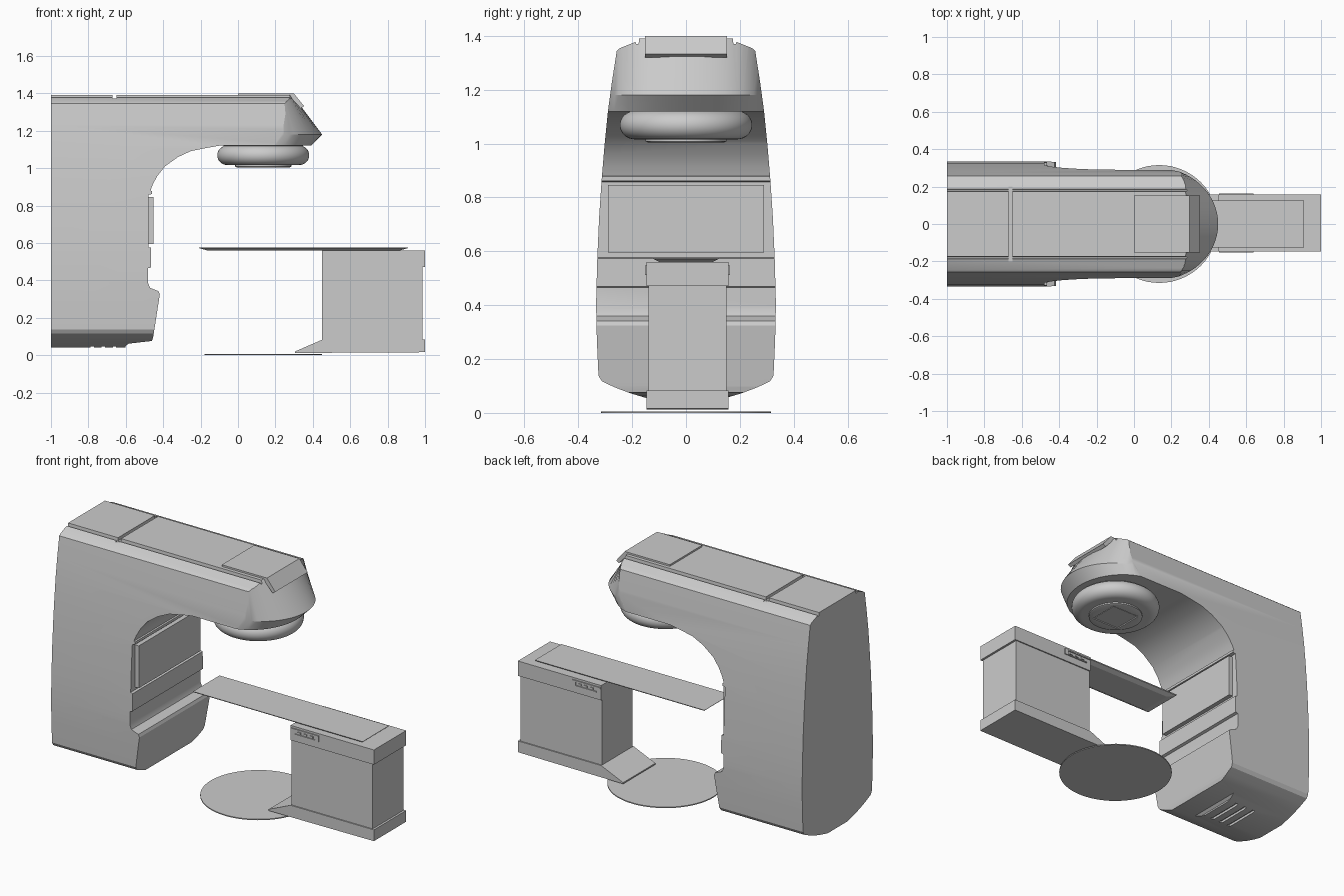
import bpy, bmesh
from math import sin, cos, pi

if "Cube" in bpy.data.objects:
    bpy.data.objects.remove(bpy.data.objects["Cube"])


def loft(name, rings, angle=None):
    """Closed solid from a stack of matching rings, capped at both ends."""
    bm = bmesh.new()
    vs = [[bm.verts.new(p) for p in r] for r in rings]
    n = len(rings[0])
    for a, b in zip(vs, vs[1:]):
        for i in range(n):
            bm.faces.new((a[i], a[(i + 1) % n], b[(i + 1) % n], b[i]))
    bm.faces.new(vs[0])
    bm.faces.new(vs[-1])
    bmesh.ops.recalc_face_normals(bm, faces=bm.faces)
    me = bpy.data.meshes.new(name)
    bm.to_mesh(me)
    bm.free()
    ob = bpy.data.objects.new(name, me)
    bpy.context.collection.objects.link(ob)
    if angle:
        smooth(ob, angle)
    return ob


def smooth(ob, angle):
    bpy.ops.object.select_all(action='DESELECT')
    ob.select_set(True)
    bpy.context.view_layer.objects.active = ob
    bpy.ops.object.shade_smooth_by_angle(angle=angle)


def side_prism(name, pts, y0, y1):
    return loft(name, [[(x, y, z) for x, z in pts] for y in (y0, y1)])


def box(name, x0, x1, y0, y1, z0, z1):
    return side_prism(name, [(x0, z0), (x1, z0), (x1, z1), (x0, z1)], y0, y1)


def disc(name, cx, profile, n=64):
    """Round part from (radius, z) pairs."""
    return loft(name, [[(cx + r * cos(2 * pi * i / n), r * sin(2 * pi * i / n), z)
                        for i in range(n)] for r, z in profile], 0.6)


def boolean(ob, cutter, op):
    """Apply a boolean and remove the cutter."""
    m = ob.modifiers.new(op, 'BOOLEAN')
    m.object, m.operation, m.solver = cutter, op, 'EXACT'
    cutter.hide_render = True
    dg = bpy.context.evaluated_depsgraph_get()
    me = bpy.data.meshes.new_from_object(ob.evaluated_get(dg))
    ob.modifiers.clear()
    ob.data = me
    bpy.data.objects.remove(cutter)


# Gantry: side profile, intersected with the cross-section and the nose plan
profile = [(-1, 0.0), (-1, 1.5), (0.6, 1.5), (0.6, 1.12), (-0.10, 1.12), (-0.17, 1.108),
           (-0.25, 1.092), (-0.32, 1.06), (-0.39, 1.01), (-0.43, 0.96), (-0.455, 0.915),
           (-0.468, 0.88), (-0.46, 0.877), (-0.46, 0.862), (-0.478, 0.858), (-0.478, 0.578),
           (-0.464, 0.574), (-0.464, 0.47), (-0.48, 0.465), (-0.48, 0.385), (-0.47, 0.36),
           (-0.425, 0.342), (-0.418, 0.325), (-0.453, 0.10), (-0.46, 0.076), (-0.585, 0.062),
           (-0.60, 0.05), (-0.61, 0.0)]
gantry = side_prism("gantry_body", profile, -0.6, 0.6)

half = [(0.09, 0.042), (0.15, 0.056), (0.21, 0.074), (0.265, 0.095), (0.312, 0.117),
        (0.325, 0.138), (0.331, 0.27), (0.334, 0.40), (0.33, 0.56), (0.323, 0.72),
        (0.313, 0.87), (0.302, 1.0), (0.29, 1.12), (0.275, 1.23), (0.257, 1.345),
        (0.245, 1.355), (0.187, 1.378), (0.185, 1.37), (0.176, 1.37), (0.174, 1.39)]
section = half + [(-y, z) for y, z in reversed(half)]
boolean(gantry, loft("section_cutter", [[(x, y, z) for y, z in section] for x in (-1.3, 0.9)]),
        'INTERSECT')


def nose_ring(z, rx, power):
    arc = [(0.12 + rx * cos(a) ** power, 0.301 * sin(a), z)
           for a in (-pi / 2 + pi * i / 32 for i in range(1, 32))]
    return ([(-1.2, -0.6, z), (-0.1, -0.6, z), (0.12, -0.301, z)] + arc
            + [(0.12, 0.301, z), (-0.1, 0.6, z), (-1.2, 0.6, z)])


nose = loft("nose_cutter", [nose_ring(-0.2, 0.27, 1), nose_ring(1.12, 0.27, 1),
                            nose_ring(1.18, 0.33, 1), nose_ring(1.39, 0.1725, 0.55),
                            nose_ring(1.45, 0.1275, 0.45)])
boolean(gantry, nose, 'INTERSECT')

# Top groove and belly vents
boolean(gantry, box("groove_cutter", -0.67, -0.65, -0.2, 0.2, 1.372, 1.6), 'DIFFERENCE')
for x in (-0.66, -0.72, -0.78):
    boolean(gantry, box("vent_cutter", x - 0.009, x + 0.009, -0.11, 0.11, -0.1, 0.056), 'DIFFERENCE')
smooth(gantry, 0.4)

# Gantry panels
side_prism("top_cover", [(0, 1.38), (0, 1.4), (0.298, 1.4), (0.353, 1.332), (0.335, 1.32),
                         (0.28, 1.38)], -0.153, 0.153)
box("front_panel", -0.49, -0.452, -0.29, 0.29, 0.595, 0.847)

# Treatment head
cx = 0.135
disc("head_ring", cx, [(0.225, 1.13)] + [(0.19 + 0.056 * cos(a), 1.069 + 0.053 * sin(a))
     for a in (1.2 - 2.77 * i / 14 for i in range(15))])
head = disc("head_plate", cx, [(0.15, 1.025), (0.15, 1.008), (0.14, 1.004)])
boolean(head, box("aperture_cutter", cx - 0.09, cx + 0.09, -0.09, 0.09, 0.9, 1.012), 'DIFFERENCE')
box("aperture_insert", cx - 0.085, cx + 0.085, -0.085, 0.085, 1.006, 1.02)

# Floor turntable
disc("floor_disc", cx, [(0.315, 0.0), (0.315, 0.006)])

# Couch pedestal
yc = 0.005
box("pedestal_column", 0.45, 0.987, yc - 0.145, yc + 0.145, 0.07, 0.48)
side_prism("pedestal_base", [(0.305, 0.012), (1, 0.016), (1, 0.083), (0.45, 0.083), (0.305, 0.02)],
           yc - 0.152, yc + 0.152)
box("pedestal_cap", 0.45, 1.0, yc - 0.152, yc + 0.152, 0.472, 0.56)


# Couch top with bevelled underside
def couch_ring(z, d):
    x0, x1, y = -0.21 + d, 0.91 - d, 0.125 - d * 0.6
    return [(x0, -y, z), (x1, -y, z), (x1, y, z), (x0, y, z)]


loft("couch_top", [couch_ring(0.559, 0.05), couch_ring(0.572, 0.004), couch_ring(0.577, 0)])

# Hand controls on both sides of the cap
for s, side in ((-1, "front"), (1, "back")):
    ya, yb = sorted((yc + s * 0.14, yc + s * 0.158))
    box(f"{side}_control_rail", 0.455, 0.62, ya, yb, 0.54, 0.548)
    box(f"{side}_control_bar", 0.48, 0.62, ya, yb, 0.512, 0.518)
    box(f"{side}_control_block", 0.615, 0.638, ya, yb, 0.512, 0.548)
    for i in range(3):
        box(f"{side}_control_key_{i}", 0.50 + i * 0.04, 0.52 + i * 0.04, ya, yb - s * 0.001, 0.523, 0.534)
